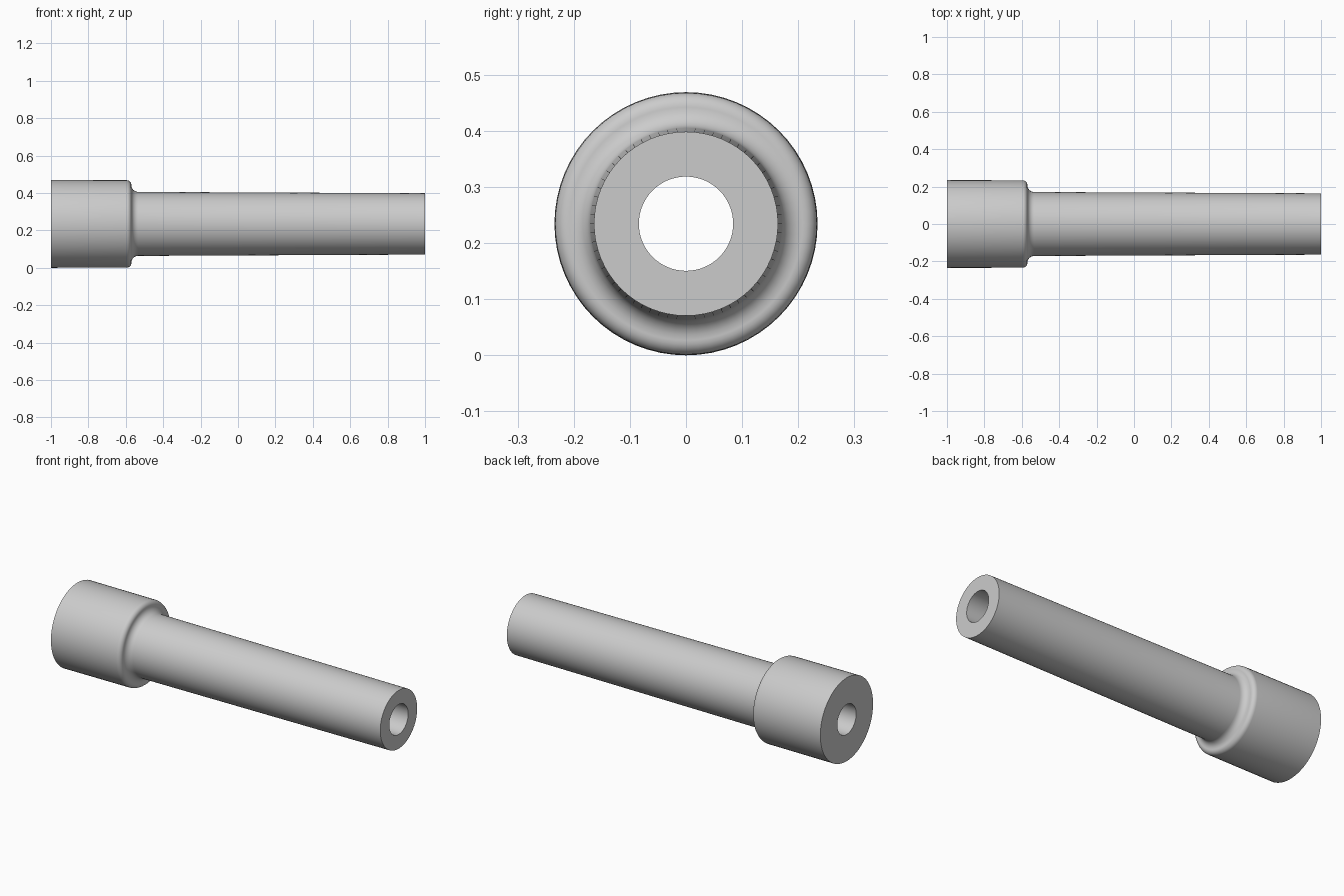
import bpy, bmesh
from math import sin, cos, pi

if "Cube" in bpy.data.objects:
    bpy.data.objects.remove(bpy.data.objects["Cube"])

SIDES = 64
AXIS_Z = 0.2345
R_HEAD, R_ROOT, R_TIP, R_BORE = 0.2345, 0.171, 0.164, 0.084
X_WALL = -0.57          # shoulder plane between head and shank
ROUND, FILLET = 0.025, 0.036


def arc(cx, cr, rad, a0, a1, n=6):
    """Points (x, radius) along a circular arc, angles in quarter turns."""
    return [(cx + rad * cos((a0 + (a1 - a0) * i / n) * pi / 2),
             cr + rad * sin((a0 + (a1 - a0) * i / n) * pi / 2)) for i in range(n + 1)]


# Closed half-section: head, rounded shoulder, fillet, tapered shank, bore
profile = [(-1, R_BORE), (-1, R_HEAD)]
profile += arc(X_WALL - ROUND, R_HEAD - 0.001 - ROUND, ROUND, 1, 0)
profile += arc(X_WALL + FILLET, R_ROOT + FILLET, FILLET, 2, 3)
profile += [(1, R_TIP), (1, R_BORE)]

# Revolve the section around the x axis
bm = bmesh.new()
rings = []
for s in range(SIDES):
    a = 2 * pi * s / SIDES
    rings.append([bm.verts.new((x, r * cos(a), AXIS_Z + r * sin(a))) for x, r in profile])
for s in range(SIDES):
    a, b = rings[s], rings[(s + 1) % SIDES]
    for i in range(len(profile)):
        j = (i + 1) % len(profile)
        bm.faces.new((a[i], a[j], b[j], b[i]))
bmesh.ops.recalc_face_normals(bm, faces=bm.faces)

mesh = bpy.data.meshes.new("stepped_sleeve")
bm.to_mesh(mesh)
bm.free()
sleeve = bpy.data.objects.new("stepped_sleeve", mesh)
bpy.context.collection.objects.link(sleeve)

# Smooth barrel with crisp end rims
bpy.context.view_layer.objects.active = sleeve
sleeve.select_set(True)
bpy.ops.object.shade_smooth_by_angle(angle=pi / 6)
